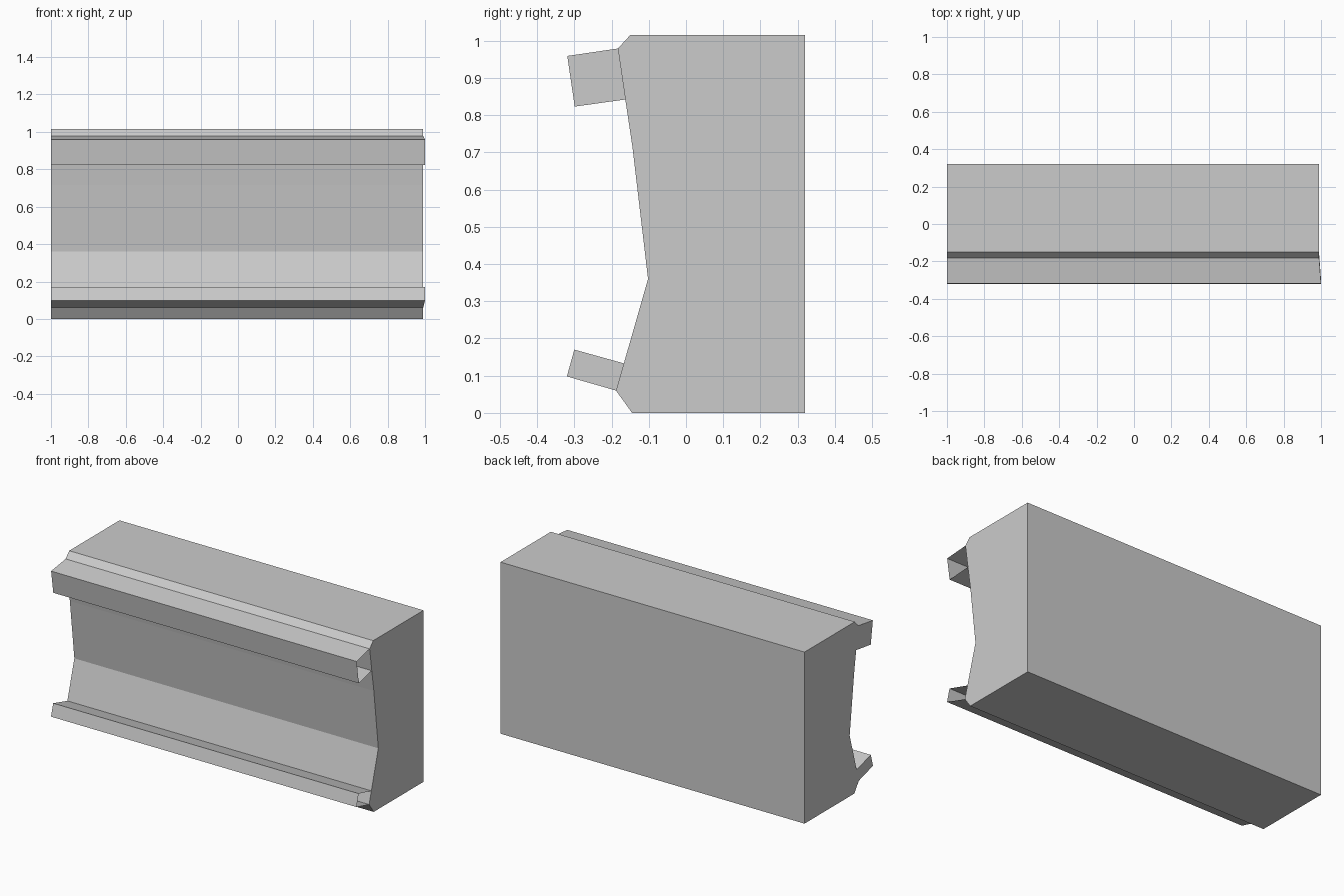
import bpy

if "Cube" in bpy.data.objects:
    bpy.data.objects.remove(bpy.data.objects["Cube"])

X0, X_BODY, X_LIP = -1.0, 0.99, 1.0


def make_object(name, verts, faces):
    mesh = bpy.data.meshes.new(name)
    mesh.from_pydata(verts, [], faces)
    mesh.update()
    obj = bpy.data.objects.new(name, mesh)
    bpy.context.collection.objects.link(obj)
    return obj


# Main block: side profile (y, z), counter-clockwise seen from +x
body = [(0.32, 0), (0.32, 1.015), (-0.15, 1.015), (-0.183, 0.979),
        (-0.163, 0.842), (-0.144, 0.715), (-0.102, 0.36),
        (-0.167, 0.133), (-0.188, 0.06), (-0.145, 0)]
n = len(body)
verts = [(x, y, z) for x in (X0, X_BODY) for y, z in body]
faces = [(i, i + n, (i + 1) % n + n, (i + 1) % n)[::-1] for i in range(n)]
faces += [tuple(range(n))[::-1], tuple(range(n, 2 * n))]
make_object("wall_block", verts, faces)


# Rails: closed at the left end, open at the slightly flared right end
def rail(name, root_top, outer_top, outer_bottom, root_bottom):
    prof = [root_top, outer_top, outer_bottom, root_bottom]
    ends = [X_BODY, X_LIP, X_LIP, X_BODY]
    verts = [(X0, y, z) for y, z in prof]
    verts += [(x, y, z) for x, (y, z) in zip(ends, prof)]
    faces = [(i + 1, i + 5, i + 4, i) for i in range(3)] + [(3, 2, 1, 0)]
    make_object(name, verts, faces)


rail("upper_rail", body[3], (-0.319, 0.959), (-0.299, 0.823), body[4])
rail("lower_rail", body[7], (-0.30, 0.17), (-0.32, 0.098), body[8])
